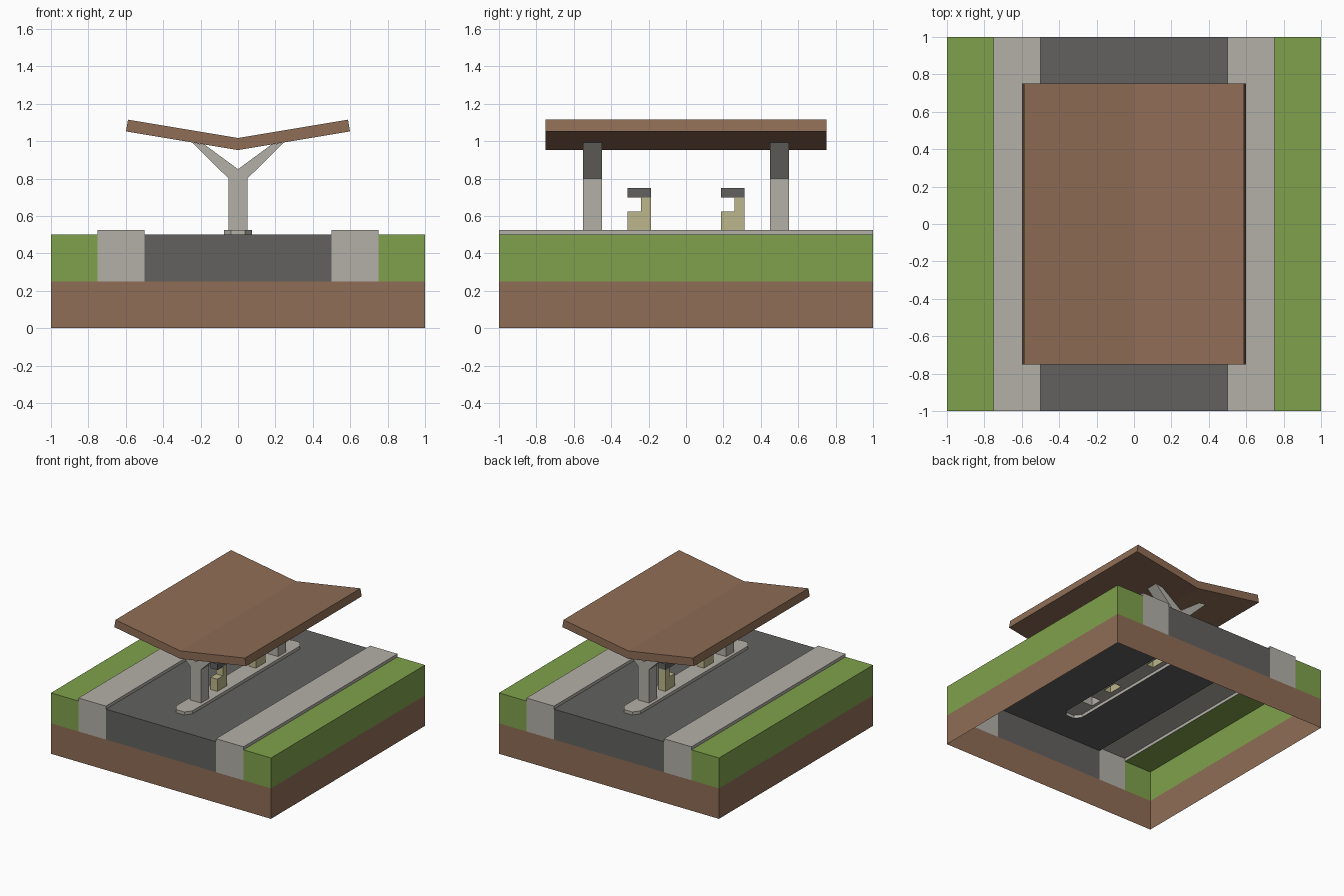
import bpy, bmesh
from mathutils import Vector

if "Cube" in bpy.data.objects:
    bpy.data.objects.remove(bpy.data.objects["Cube"])


def material(name, r, g, b):
    m = bpy.data.materials.new(name)
    m.diffuse_color = (r, g, b, 1)
    m.use_nodes = True
    m.node_tree.nodes["Principled BSDF"].inputs["Base Color"].default_value = m.diffuse_color
    return m


BROWN = material("brown", 0.275, 0.153, 0.092)
GREEN = material("grass green", 0.212, 0.356, 0.070)
GREY = material("light grey", 0.456, 0.434, 0.392)
DARK = material("asphalt grey", 0.122, 0.120, 0.117)
TAN = material("tan", 0.505, 0.470, 0.258)


def finish(bm, name, mat, mirror=False):
    me = bpy.data.meshes.new(name)
    bm.to_mesh(me)
    bm.free()
    me.materials.append(mat)
    ob = bpy.data.objects.new(name, me)
    bpy.context.collection.objects.link(ob)
    if mirror:
        ob.modifiers.new("mirror", "MIRROR")
    return ob


def quad(bm, *pts):
    bm.faces.new([bm.verts.new(p) for p in pts])


def face_outward(bm):
    """Orient the faces of an open shell away from its middle."""
    bmesh.ops.remove_doubles(bm, verts=bm.verts, dist=1e-5)
    mid = sum((v.co for v in bm.verts), Vector()) / len(bm.verts)
    bm.normal_update()
    for f in bm.faces:
        if f.normal.dot(f.calc_center_median() - mid) < 0:
            f.normal_flip()


def end_walls(bm, x0, x1, z0, z1):
    for y in (-1, 1):
        quad(bm, (x0, y, z0), (x1, y, z0), (x1, y, z1), (x0, y, z1))


def side_wall(bm, x, z0, z1):
    quad(bm, (x, -1, z0), (x, 1, z0), (x, 1, z1), (x, -1, z1))


def plate(bm, loops, z):
    """Flat sheet: the first loop is the outline, the rest are holes."""
    edges = []
    for loop in loops:
        vs = [bm.verts.new((x, y, z)) for x, y in loop]
        edges += [bm.edges.new((vs[i - 1], vs[i])) for i in range(len(vs))]
    bmesh.ops.triangle_fill(bm, edges=edges, use_beauty=True, use_dissolve=False)


def rect(x, y, hx, hy):
    return [(x - hx, y - hy), (x + hx, y - hy), (x + hx, y + hy), (x - hx, y + hy)]


def prism(name, profile, axis, a, b, mat, open_levels=()):
    """Extrude an (x,z) profile along y, or a (y,z) profile along x."""
    bm = bmesh.new()

    def place(p, t):
        return (p[0], t, p[1]) if axis == "y" else (t, p[0], p[1])
    f = bm.faces.new([bm.verts.new(place(p, a)) for p in profile])
    ext = bmesh.ops.extrude_face_region(bm, geom=[f], use_keep_orig=True)["geom"]
    shift = (0, b - a, 0) if axis == "y" else (b - a, 0, 0)
    bmesh.ops.translate(bm, vec=shift, verts=[g for g in ext if isinstance(g, bmesh.types.BMVert)])
    bmesh.ops.recalc_face_normals(bm, faces=bm.faces)
    # leave hidden contact faces open
    gone = [f for f in bm.faces for z in open_levels
            if all(abs(v.co.z - z) < 1e-4 for v in f.verts)]
    bmesh.ops.delete(bm, geom=gone, context="FACES")
    return finish(bm, name, mat)


# Earth skirt, open underneath
bm = bmesh.new()
end_walls(bm, -1, 1, 0, 0.25)
side_wall(bm, -1, 0, 0.25)
side_wall(bm, 1, 0, 0.25)
face_outward(bm)
finish(bm, "earth_skirt", BROWN)

# Grass strips
bm = bmesh.new()
end_walls(bm, 0.75, 1, 0.25, 0.5)
side_wall(bm, 1, 0.25, 0.5)
plate(bm, [rect(0.875, 0, 0.125, 1)], 0.5)
face_outward(bm)
finish(bm, "grass_strips", GREEN, True)

# Raised pavements
bm = bmesh.new()
end_walls(bm, 0.5, 0.75, 0.25, 0.525)
side_wall(bm, 0.5, 0.5, 0.525)
side_wall(bm, 0.75, 0.5, 0.525)
plate(bm, [rect(0.625, 0, 0.125, 1)], 0.525)
face_outward(bm)
finish(bm, "pavements", GREY, True)

# Road with an opening for the island
W, C, L, K = 0.075, 0.0375, 0.75, 0.7
island = [(-C, -L), (C, -L), (W, -K), (W, K), (C, L), (-C, L), (-W, K), (-W, -K)]
bm = bmesh.new()
end_walls(bm, -0.5, 0.5, 0.25, 0.5)
plate(bm, [rect(0, 0, 0.5, 1), island], 0.5)
face_outward(bm)
finish(bm, "road", DARK)

# Pump island shell, open under posts and pumps
PX = 0.031
bm = bmesh.new()
for i in range(len(island)):
    (x0, y0), (x1, y1) = island[i - 1], island[i]
    quad(bm, (x0, y0, 0.5), (x1, y1, 0.5), (x1, y1, 0.525), (x0, y0, 0.525))
holes = [rect(0, s * 0.5, 0.05, 0.05) for s in (-1, 1)]
holes += [rect(0, s * 0.25, PX, 0.0625) for s in (-1, 1)]
plate(bm, [island] + holes, 0.525)
face_outward(bm)
finish(bm, "pump_island", GREY)

# Y-shaped posts and stepped pumps
half = [(0.05, 0.525), (0.05, 0.8), (0.245, 0.992), (0.178, 0.981)]
post = half + [(0, 0.85)] + [(-x, z) for x, z in reversed(half)]
for side, s in (("front", -1), ("back", 1)):
    prism(side + "_post", post, "y", s * 0.5 - 0.05, s * 0.5 + 0.05, GREY, (0.525,))
    y0, y1 = s * 0.25 - 0.0625, s * 0.25 + 0.0625
    body = [(y0, 0.525), (y1, 0.525), (y1, 0.7), (y0 + 0.073, 0.7),
            (y0 + 0.073, 0.625), (y0, 0.625)]
    prism(side + "_pump_body", body, "x", -PX, PX, TAN, (0.525, 0.7))
    cap = [(y0, 0.7), (y1, 0.7), (y1, 0.75), (y0, 0.75)]
    prism(side + "_pump_cap", cap, "x", -PX, PX, DARK)

# Butterfly roof
roof = [(0, 0.952), (0.599, 1.052), (0.588, 1.115), (0, 1.017), (-0.588, 1.115), (-0.599, 1.052)]
prism("canopy_roof", roof, "y", -0.75, 0.75, BROWN)
